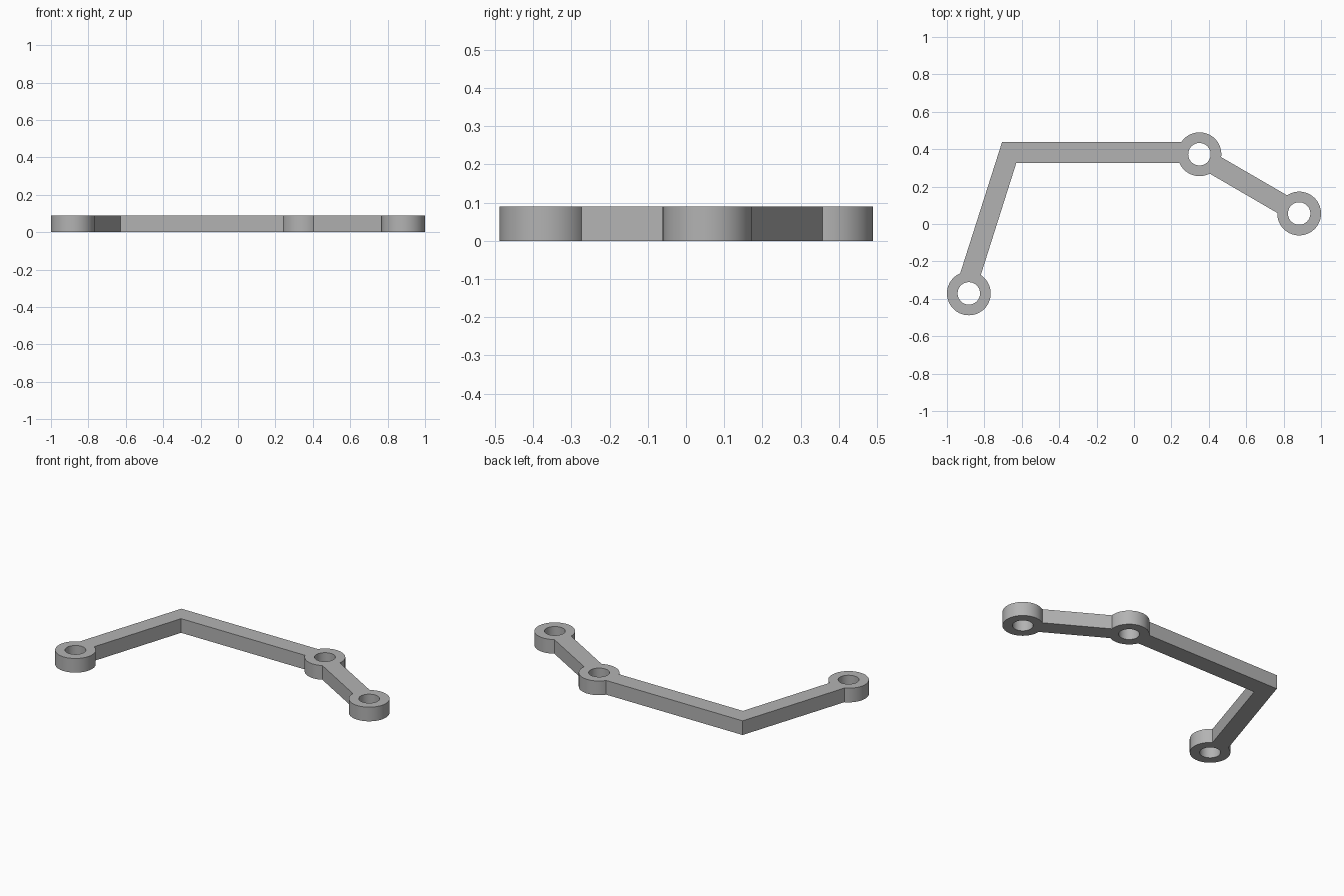
import bpy
import bmesh
import math

HEIGHT = 0.09
OUTER_R, HOLE_R = 0.117, 0.06
SIDES = 64
EYES = [(-0.883, -0.371), (0.35, 0.373), (0.883, 0.056)]

cube = bpy.data.objects.get("Cube")
if cube:
    bpy.data.objects.remove(cube, do_unlink=True)

grey = bpy.data.materials.new("plain grey")
grey.use_nodes = True
colour = (0.45, 0.45, 0.45, 1)
grey.diffuse_color = colour
grey.node_tree.nodes["Principled BSDF"].inputs["Base Color"].default_value = colour


def prism(name, outline, bottom=0.0, top=HEIGHT):
    """Extrude a flat outline upward into a solid."""
    bm = bmesh.new()
    face = bm.faces.new([bm.verts.new((x, y, bottom)) for x, y in outline])
    result = bmesh.ops.extrude_face_region(bm, geom=[face])
    for v in result["geom"]:
        if isinstance(v, bmesh.types.BMVert):
            v.co.z = top
    bmesh.ops.recalc_face_normals(bm, faces=bm.faces)
    mesh = bpy.data.meshes.new(name)
    bm.to_mesh(mesh)
    bm.free()
    mesh.materials.append(grey)
    obj = bpy.data.objects.new(name, mesh)
    bpy.context.collection.objects.link(obj)
    return obj


def circle(centre, radius):
    steps = [2 * math.pi * i / SIDES for i in range(SIDES)]
    return [(centre[0] + radius * math.cos(a), centre[1] + radius * math.sin(a)) for a in steps]


def combine(target, tool, operation):
    """Apply a boolean and discard the helper solid."""
    tool.hide_render = True
    mod = target.modifiers.new(operation.lower(), 'BOOLEAN')
    mod.operation = operation
    mod.solver = 'EXACT'
    mod.object = tool
    bpy.context.view_layer.objects.active = target
    bpy.ops.object.modifier_apply(modifier=mod.name)
    bpy.data.objects.remove(tool, do_unlink=True)


# Bent arm: long straight bar with a slanted leg
link = prism("bent_link", [(0.35, 0.439), (-0.705, 0.439), (-0.951, -0.332),
                           (-0.838, -0.332), (-0.629, 0.327), (0.35, 0.327)])

# Short arm between the two right-hand eyes
short_arm = prism("short_arm", [(0.377, 0.409), (0.883, 0.116),
                                (0.83, 0.022), (0.323, 0.317)])
combine(link, short_arm, 'UNION')

# Round eyes, then the pin holes through them
for centre in EYES:
    combine(link, prism("eye", circle(centre, OUTER_R)), 'UNION')
for centre in EYES:
    combine(link, prism("pin_hole", circle(centre, HOLE_R), -0.1, 0.2), 'DIFFERENCE')

# Smooth round walls with crisp rims
bpy.ops.object.select_all(action='DESELECT')
link.select_set(True)
bpy.context.view_layer.objects.active = link
bpy.ops.object.shade_smooth_by_angle(angle=math.radians(30))
